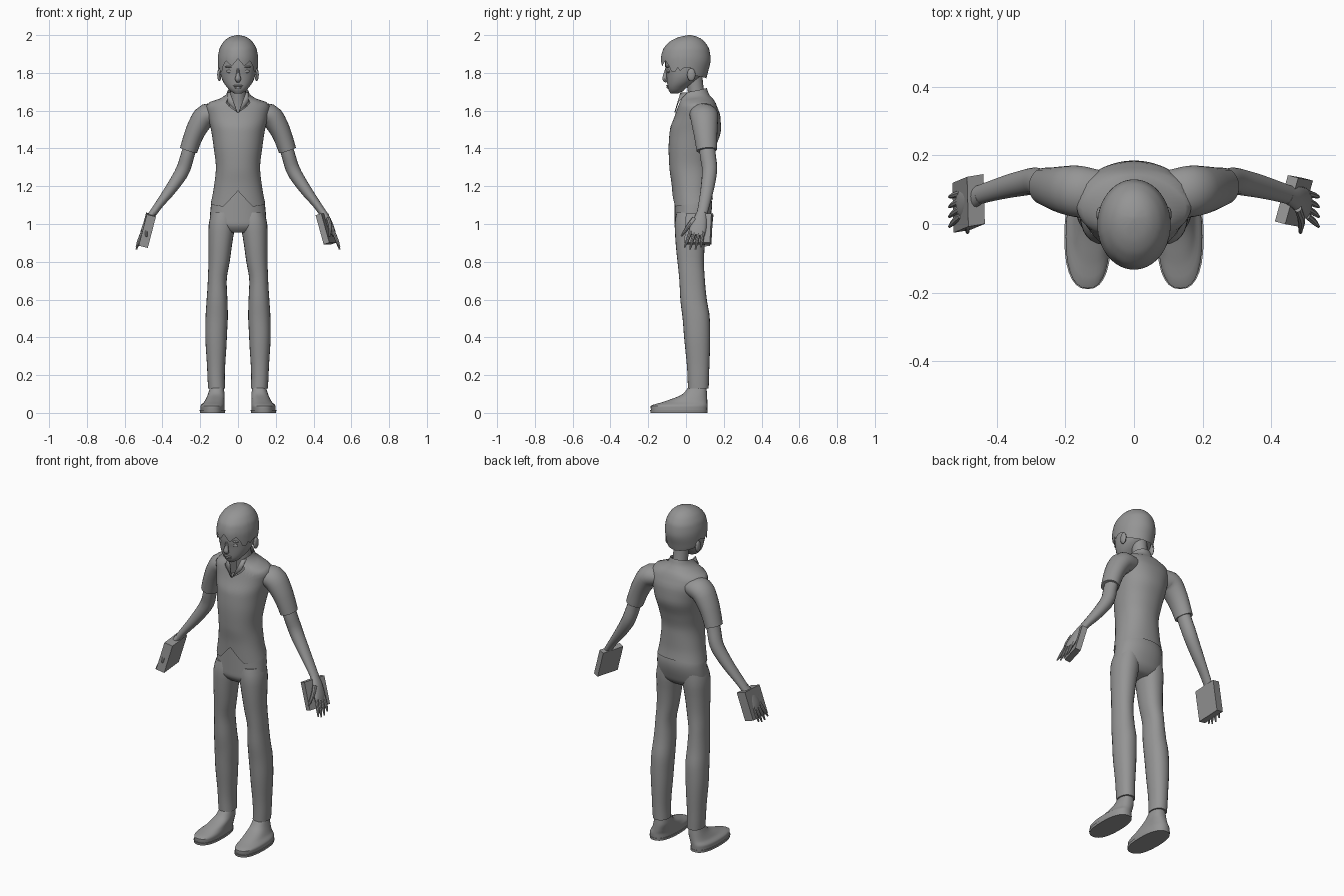
import bpy, bmesh, math
from mathutils import Vector, Matrix

cube = bpy.data.objects.get("Cube")
if cube:
    bpy.data.objects.remove(cube, do_unlink=True)

GREY = (0.3, 0.3, 0.3, 1)
mat = bpy.data.materials.new("plain_grey")
mat.use_nodes = True
mat.diffuse_color = GREY
bsdf = next(n for n in mat.node_tree.nodes if n.type == 'BSDF_PRINCIPLED')
bsdf.inputs["Base Color"].default_value = GREY
bsdf.inputs["Roughness"].default_value = 0.8


def sample(table, t):
    """Monotone cubic interpolation of table rows keyed by column 0."""
    t = min(max(t, table[0][0]), table[-1][0])
    i = next(k for k in range(len(table) - 1) if t <= table[k + 1][0])

    def slope(k, c):
        return (table[k + 1][c] - table[k][c]) / (table[k + 1][0] - table[k][0])

    def tangent(k, c):
        if k == 0 or k == len(table) - 1:
            return slope(min(k, len(table) - 2), c)
        a, b = slope(k - 1, c), slope(k, c)
        return 2 * a * b / (a + b) if a * b > 0 else 0

    h = table[i + 1][0] - table[i][0]
    s = (t - table[i][0]) / h
    s2, s3 = s * s, s * s * s
    return [(2 * s3 - 3 * s2 + 1) * table[i][c] + (s3 - 2 * s2 + s) * h * tangent(i, c)
            + (3 * s2 - 2 * s3) * table[i + 1][c] + (s3 - s2) * h * tangent(i + 1, c)
            for c in range(1, len(table[0]))]


def finish(name, bm, mirror=False, angle=40):
    bmesh.ops.recalc_face_normals(bm, faces=bm.faces)
    mesh = bpy.data.meshes.new(name)
    bm.to_mesh(mesh)
    bm.free()
    mesh.materials.append(mat)
    ob = bpy.data.objects.new(name, mesh)
    bpy.context.collection.objects.link(ob)
    bpy.ops.object.select_all(action='DESELECT')
    ob.select_set(True)
    bpy.context.view_layer.objects.active = ob
    bpy.ops.object.shade_smooth_by_angle(angle=math.radians(angle))
    if mirror:
        ob.modifiers.new("Mirror", 'MIRROR').use_mirror_merge = False
    return ob


def skin(name, rings, caps, mirror):
    bm = bmesh.new()
    rows = [[bm.verts.new(p) for p in ring] for ring in rings]
    n = len(rows[0])
    for a, b in zip(rows, rows[1:]):
        for j in range(n):
            bm.faces.new((a[j], a[(j + 1) % n], b[(j + 1) % n], b[j]))
    for row, cap in zip((rows[0], rows[-1]), caps):
        if cap:
            bm.faces.new(row)
    return finish(name, bm, mirror)


def stack(name, table, low=None, high=None, n=32, steps=20, power=2.0, caps=(1, 1), mirror=False):
    """Upright form; rows are z, front y, back y, centre x, half width."""
    def point(j, f):
        a = math.tau * j / n
        a = a - math.tau if a > math.pi else a
        z0 = low(a, j) if low else table[0][0]
        z1 = high(a) if high else table[-1][0]
        z = z0 + (z1 - z0) * f
        y0, y1, cx, rx = sample(table, z)
        s, c = math.sin(a), math.cos(a)
        x = math.copysign(abs(s) ** (2 / power), s)
        y = -math.copysign(abs(c) ** (2 / power), c)
        return (cx + rx * x, (y0 + y1) / 2 + (y1 - y0) / 2 * y, z)
    rings = [[point(j, k / steps) for j in range(n)] for k in range(steps + 1)]
    return skin(name, rings, caps, mirror)


def tube(name, rows, n=16, sub=3, mirror=True):
    """Limb along a path; rows are x, y, z, side radius, depth radius."""
    table = [(i, *r) for i, r in enumerate(rows)]
    rings, last = [], len(rows) - 1
    for k in range(last * sub + 1):
        t = k / sub
        x, y, z, ru, rv = sample(table, t)
        d = Vector(sample(table, t + 0.2)[:3]) - Vector(sample(table, t - 0.2)[:3])
        d.normalize()
        v = Vector((0, 1, 0))
        v = (v - d * v.dot(d)).normalized()
        u = d.cross(v)
        rings.append([Vector((x, y, z)) + u * ru * math.cos(math.tau * j / n)
                      + v * rv * math.sin(math.tau * j / n) for j in range(n)])
    return skin(name, rings, (1, 1), mirror)


def blob(name, loc, size, mirror=True):
    bm = bmesh.new()
    bmesh.ops.create_uvsphere(bm, u_segments=16, v_segments=10, radius=1,
                              matrix=Matrix.Translation(loc) @ Matrix.Diagonal((*size, 1)))
    return finish(name, bm, mirror)


# Shirt with a notched hem and open neck
def shirt_hem(a, j):
    return 1.09 + 0.085 * max(0, 1 - abs(a) / 0.5) + 0.02 * (1 - math.cos(a))


def neckline(a):
    return 1.59 + min(1, abs(a) / 0.75) * 0.1 + 0.015 * (1 - math.cos(a))


stack("shirt", [(1.08, -.068, .15, 0, .15), (1.2, -.075, .135, 0, .127),
                (1.3, -.088, .135, 0, .117), (1.4, -.092, .155, 0, .128),
                (1.5, -.085, .185, 0, .143), (1.57, -.06, .182, 0, .16),
                (1.62, -.045, .165, 0, .168), (1.645, -.04, .155, 0, .15),
                (1.66, -.035, .145, 0, .105), (1.68, -.03, .125, 0, .065),
                (1.72, -.02, .11, 0, .052)],
      low=shirt_hem, high=neckline, n=48, steps=30, power=2.2, caps=(0, 0))
tube("sleeve", [(.10, .085, 1.585, .05, .07), (.165, .095, 1.575, .062, .075),
                (.21, .10, 1.52, .056, .068), (.24, .105, 1.455, .05, .06),
                (.262, .11, 1.39, .047, .054)], n=24)

# Collar flaps
bm = bmesh.new()
bm.faces.new([bm.verts.new(p) for p in ((.003, -.062, 1.59), (.055, -.045, 1.645),
                                        (.056, .0, 1.695), (.042, -.03, 1.695))])
finish("collar_flap", bm, True).modifiers.new("Thickness", 'SOLIDIFY').thickness = 0.006

# Trousers
stack("trouser_seat", [(.955, -.03, .075, 0, .09), (.975, -.05, .1, 0, .13),
                       (1.0, -.06, .115, 0, .15), (1.1, -.06, .138, 0, .143),
                       (1.2, -.06, .12, 0, .11)], power=2.2)
stack("trouser_leg", [(.13, .01, .12, .113, .045), (.2, .008, .122, .116, .046),
                      (.4, -.01, .128, .116, .057), (.5, -.018, .126, .113, .059),
                      (.6, -.03, .11, .111, .055), (.7, -.035, .1, .11, .05),
                      (.8, -.045, .095, .1, .056), (.9, -.055, .1, .093, .063),
                      (1.0, -.06, .11, .085, .07), (1.06, -.05, .11, .08, .06)],
      n=24, steps=28, power=2.2, mirror=True)

# Shoes
stack("shoe", [(.012, -.185, .113, .135, .064), (.035, -.188, .114, .135, .064),
               (.06, -.115, .113, .125, .053), (.1, -.018, .111, .115, .044),
               (.135, .012, .108, .112, .036)], n=28, power=2.4, mirror=True)
stack("sole", [(0, -.188, .114, .135, .066), (.014, -.19, .115, .135, .068)],
      n=28, steps=1, power=2.4, mirror=True)

# Arms, hands and fingers
tube("arm", [(.24, .11, 1.45, .035, .042), (.265, .115, 1.37, .036, .042),
             (.29, .125, 1.29, .037, .04), (.345, .115, 1.2, .032, .036),
             (.42, .095, 1.1, .022, .03), (.452, .085, 1.055, .02, .028)])
tube("palm", [(.448, .085, 1.065, .018, .026), (.475, .075, 1.02, .018, .036),
              (.497, .062, .97, .016, .044), (.51, .056, .94, .01, .042)])
for i, finger in enumerate(("index", "middle", "ring", "little")):
    y, tip = .024 + .022 * i, -.008 + .029 * i
    drop = .865 + (.012 if i in (0, 3) else 0)
    tube(finger + "_finger", [(.505, y, .96, .009, .01), (.523, (y + tip) / 2, .915, .009, .009),
                              (.538, tip, drop, .004, .004)], n=8)
tube("thumb", [(.478, .045, 1.03, .011, .013), (.488, .01, .985, .011, .011),
               (.485, -.025, .935, .005, .005)], n=8)

# Blocks held against the palms
for name, centre, axes in (
        ("left_block", (.466, .067, .974), ((.03, -.008, .009), (.038, .135, 0), (-.043, .008, .155))),
        ("right_block", (-.482, .06, .967), ((.048, .008, -.012), (-.004, .145, .01), (.043, .018, .165)))):
    bm = bmesh.new()
    frame = Matrix([Vector(a) for a in axes]).transposed().to_4x4()
    bmesh.ops.create_cube(bm, size=1, matrix=Matrix.Translation(centre) @ frame)
    finish(name, bm)

# Neck and head
tube("neck", [(0, .08, 1.58, .055, .06), (0, .06, 1.66, .042, .045),
              (0, .05, 1.72, .042, .043), (0, .04, 1.8, .045, .045)], mirror=False)
stack("head", [(1.69, -.08, -.045, 0, .018), (1.70, -.088, -.02, 0, .036),
               (1.72, -.096, .0, 0, .055), (1.75, -.1, .045, 0, .077),
               (1.79, -.104, .085, 0, .092), (1.83, -.11, .1, 0, .096),
               (1.9, -.11, .105, 0, .095), (1.95, -.08, .08, 0, .07)], power=2.15)

# Hair with a jagged fringe and side locks
HEM = [(0, 1.84), (.8, 1.825), (1.15, 1.785), (1.5, 1.825), (1.75, 1.83), (2.1, 1.785), (3.15, 1.77)]


def hair_hem(a, j):
    zigzag = abs(j % 6 - 3) / 3 * .035 if abs(a) < 1.35 else 0
    return sample(HEM, abs(a))[0] + zigzag


stack("hair", [(1.76, -.12, .105, 0, .093), (1.8, -.128, .115, 0, .103),
               (1.87, -.133, .13, 0, .107), (1.92, -.123, .124, 0, .1),
               (1.96, -.092, .102, 0, .08), (1.985, -.05, .073, 0, .053),
               (1.996, -.01, .045, 0, .028), (2.0, .012, .025, 0, .006)],
      low=hair_hem, n=60, steps=28, caps=(0, 1))

# Face
tube("nose", [(0, -.1, 1.83, .007, .008), (0, -.109, 1.79, .01, .012),
              (0, -.113, 1.768, .016, .013), (0, -.1, 1.754, .01, .008)], n=10, mirror=False)
blob("ear", (.099, .028, 1.79), (.011, .022, .034))
blob("eye", (.042, -.092, 1.808), (.02, .009, .009))
blob("brow", (.044, -.096, 1.832), (.026, .01, .005))
blob("upper_lip", (0, -.097, 1.732), (.026, .008, .005), False)
blob("lower_lip", (0, -.095, 1.722), (.02, .008, .006), False)
